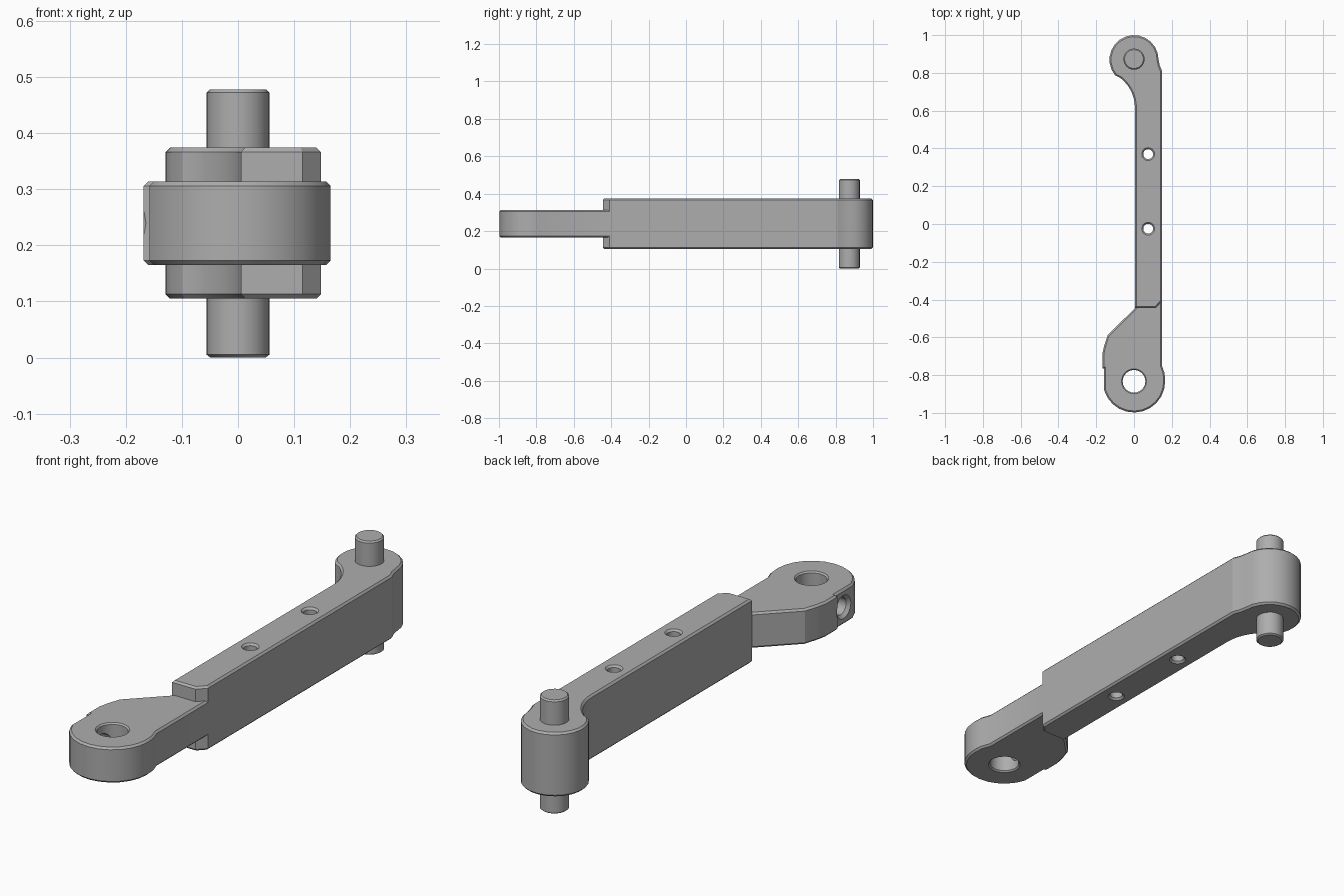
import bpy, bmesh
from math import sin, cos, radians, pi
from mathutils import Matrix

cube = bpy.data.objects.get("Cube")
if cube:
    bpy.data.objects.remove(cube, do_unlink=True)

steel = bpy.data.materials.new("grey steel")
steel.use_nodes = True
grey = (0.42, 0.42, 0.42, 1)
steel.diffuse_color = grey
steel.node_tree.nodes["Principled BSDF"].inputs["Base Color"].default_value = grey


def finish(name, bm):
    bmesh.ops.recalc_face_normals(bm, faces=bm.faces)
    mesh = bpy.data.meshes.new(name)
    bm.to_mesh(mesh)
    bm.free()
    mesh.materials.append(steel)
    obj = bpy.data.objects.new(name, mesh)
    bpy.context.collection.objects.link(obj)
    return obj


def arc(cx, cy, r, start, end, steps):
    angles = [radians(start + (end - start) * i / steps) for i in range(steps + 1)]
    return [(cx + r * cos(a), cy + r * sin(a)) for a in angles]


def plate(name, outline, z0, z1, chamfer=0.008):
    """Extruded outline with chamfered top and bottom rims."""
    bm = bmesh.new()
    base = bm.faces.new([bm.verts.new((x, y, z0)) for x, y in outline])
    top = bmesh.ops.extrude_face_region(bm, geom=[base], use_keep_orig=True)
    verts = [g for g in top["geom"] if isinstance(g, bmesh.types.BMVert)]
    bmesh.ops.translate(bm, vec=(0, 0, z1 - z0), verts=verts)
    bmesh.ops.recalc_face_normals(bm, faces=bm.faces)
    rims = [e for e in bm.edges if abs(e.verts[0].co.z - e.verts[1].co.z) < 1e-5]
    bmesh.ops.bevel(bm, geom=rims, offset=chamfer, segments=1, affect='EDGES')
    return finish(name, bm)


def lathe(name, profile, location, sides=24, turn=None):
    """Closed turned solid from (radius, height) pairs."""
    bm = bmesh.new()
    rings = [[bm.verts.new((r * cos(2 * pi * i / sides), r * sin(2 * pi * i / sides), z))
              for i in range(sides)] for r, z in profile]
    for a, b in zip(rings, rings[1:]):
        for i in range(sides):
            j = (i + 1) % sides
            bm.faces.new((a[i], a[j], b[j], b[i]))
    bm.faces.new(rings[0])
    bm.faces.new(rings[-1])
    matrix = Matrix.Translation(location)
    if turn:
        matrix = matrix @ turn
    bmesh.ops.transform(bm, matrix=matrix, verts=bm.verts)
    return finish(name, bm)


def cut(target, cutter):
    mod = target.modifiers.new("hole", 'BOOLEAN')
    mod.operation, mod.solver, mod.object = 'DIFFERENCE', 'EXACT', cutter
    bpy.context.view_layer.objects.active = target
    bpy.ops.object.modifier_apply(modifier=mod.name)
    bpy.data.objects.remove(cutter, do_unlink=True)


def through_hole(target, x, y, r, z0, z1, rim):
    """Vertical hole, countersunk at both ends."""
    out = 0.02
    profile = [(r + rim + out, z0 - out), (r, z0 + rim), (r, z1 - rim), (r + rim + out, z1 + out)]
    cut(target, lathe("hole_cutter", profile, (x, y, 0)))


# Tall arm with the rounded pin head at the back
SIDE = 0.148
arm_outline = [(0.005, -0.445), (0.115, -0.445), (SIDE, -0.41), (SIDE, 0.81), (0.136, 0.84)]
arm_outline += arc(0, 0.87, 0.13, 0, 220, 14)
arm_outline += arc(-0.195, 0.615, 0.2, 52, 0, 7)
arm = plate("arm", arm_outline, 0.105, 0.374)
for y in (0.37, -0.025):
    through_hole(arm, 0.075, y, 0.026, 0.105, 0.374, 0.008)

# Thin eye plate at the front, with a flat for the side screw
eye_outline = arc(0, -0.833, 0.165, 197, 360, 11)
eye_outline += [(0.162, -0.79), (SIDE, -0.75), (SIDE, -0.41), (0.04, -0.41),
                (-0.14, -0.59), (-0.158, -0.645), (-0.168, -0.69),
                (-0.168, -0.765), (-0.158, -0.765)]
eye = plate("eye_plate", eye_outline, 0.165, 0.314)
through_hole(eye, 0, -0.833, 0.06, 0.165, 0.314, 0.006)
screw = [(0.036, 0), (0.036, 0.145), (0.069, 0.178)]
cut(eye, lathe("screw_cutter", screw, (0, -0.82, 0.24), 20, Matrix.Rotation(-pi / 2, 4, 'Y')))

# Pin through the head
pin = lathe("pin", [(0.049, 0), (0.056, 0.005), (0.056, 0.472), (0.05, 0.478)], (0, 0.873, 0))

# Smooth round walls, keep chamfers crisp
for obj in (arm, eye, pin):
    bpy.ops.object.select_all(action='DESELECT')
    obj.select_set(True)
    bpy.context.view_layer.objects.active = obj
    bpy.ops.object.shade_smooth_by_angle(angle=radians(20))
